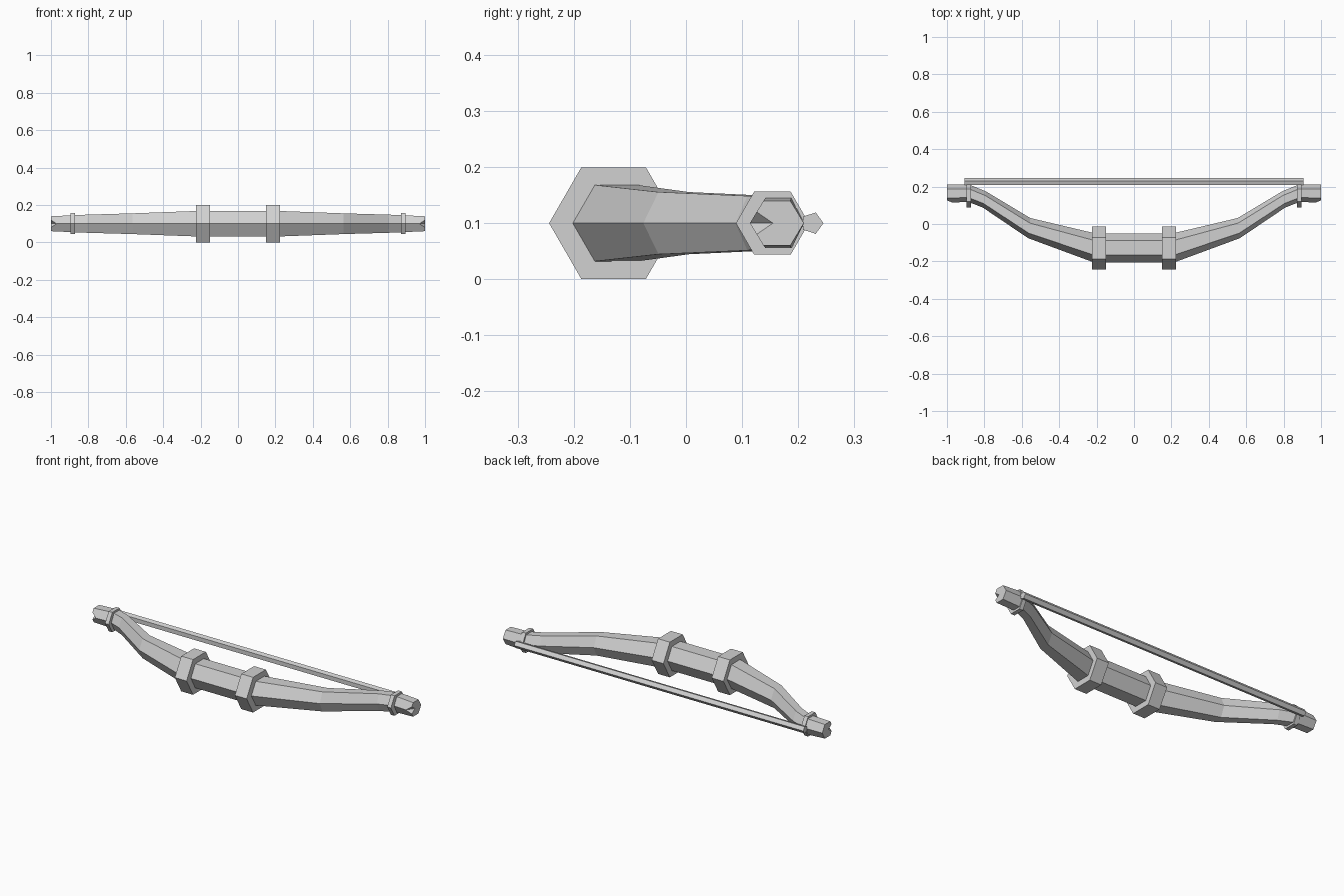
import bpy, bmesh
from math import cos, sin, pi
from mathutils import Vector

cube = bpy.data.objects.get("Cube")
if cube:
    bpy.data.objects.remove(cube)

MID_Z = 0.1
grey = bpy.data.materials.new("plain grey")
grey.use_nodes = True
grey.diffuse_color = (0.64, 0.64, 0.64, 1)
grey.node_tree.nodes["Principled BSDF"].inputs["Base Color"].default_value = (0.64, 0.64, 0.64, 1)


def finish(name, bm):
    bmesh.ops.recalc_face_normals(bm, faces=bm.faces)
    mesh = bpy.data.meshes.new(name)
    bm.to_mesh(mesh)
    bm.free()
    mesh.materials.append(grey)
    obj = bpy.data.objects.new(name, mesh)
    bpy.context.collection.objects.link(obj)
    return obj


def ring(bm, x, y, ry, rz, sides=6, start=pi, tilt=0):
    """Polygon across the x axis; the first corner lies at the start angle."""
    verts = []
    for i in range(sides):
        a = start + 2 * pi * i / sides
        dy = ry * cos(a)
        verts.append(bm.verts.new((x - tilt * dy, y + dy, MID_Z + rz * sin(a))))
    return verts


def loft(bm, rings):
    n = len(rings[0])
    for a, b in zip(rings, rings[1:]):
        for i in range(n):
            j = (i + 1) % n
            bm.faces.new((a[i], a[j], b[j], b[i]))
    return bm.faces.new(rings[0]), bm.faces.new(rings[-1])


def prism(name, x0, x1, y, r, sides=6, start=pi):
    bm = bmesh.new()
    loft(bm, [ring(bm, x, y, r, r, sides, start) for x in (x0, x1)])
    return finish(name, bm)


def cut_nock(bm, cap, tip, y):
    """Sink the front corner of a tip to leave a V-shaped nock."""
    front = tip[0]
    side = 1 if front.co.x > 0 else -1
    mids = []
    for other in (tip[1], tip[-1]):
        edge = bm.edges.get((front, other))
        mids.append(bmesh.utils.edge_split(edge, front, 0.5)[1])
    centre = bm.verts.new((front.co.x, y - 0.007, MID_Z))
    bm.faces.remove(cap)
    bm.faces.new([mids[0], *tip[1:], mids[1], centre])
    for m in mids:
        bm.faces.new((m, centre, front))
    front.co.x -= side * 0.03


# Curved limbs and handle: x, centre y, y radius, z radius, tilt
half = [(0.21, -0.128, 0.077, 0.079, 0.08),
        (0.56, -0.022, 0.054, 0.064, 0.1),
        (0.8, 0.131, 0.043, 0.056, 0.2),
        (0.885, 0.165, 0.046, 0.052, 0.08),
        (1.0, 0.162, 0.048, 0.046, 0)]
bm = bmesh.new()
stations = [(-x, y, ry, rz, -t) for x, y, ry, rz, t in reversed(half)] + half
rings = [ring(bm, x, y, ry, rz, tilt=t) for x, y, ry, rz, t in stations]
caps = loft(bm, rings)
for cap, tip in zip(caps, (rings[0], rings[-1])):
    cut_nock(bm, cap, tip, half[-1][1])
finish("bow_body", bm)

# Collars at the handle and thin bands near the tips
for s, label in ((1, "left"), (-1, "right")):
    prism(label + "_handle_collar", s * 0.151, s * 0.225, -0.129, 0.115)
    prism(label + "_tip_band", s * 0.872, s * 0.895, 0.154, 0.065)

# Straight string with five sides
prism("bowstring", -0.905, 0.905, 0.225, 0.02, 5, 0)
